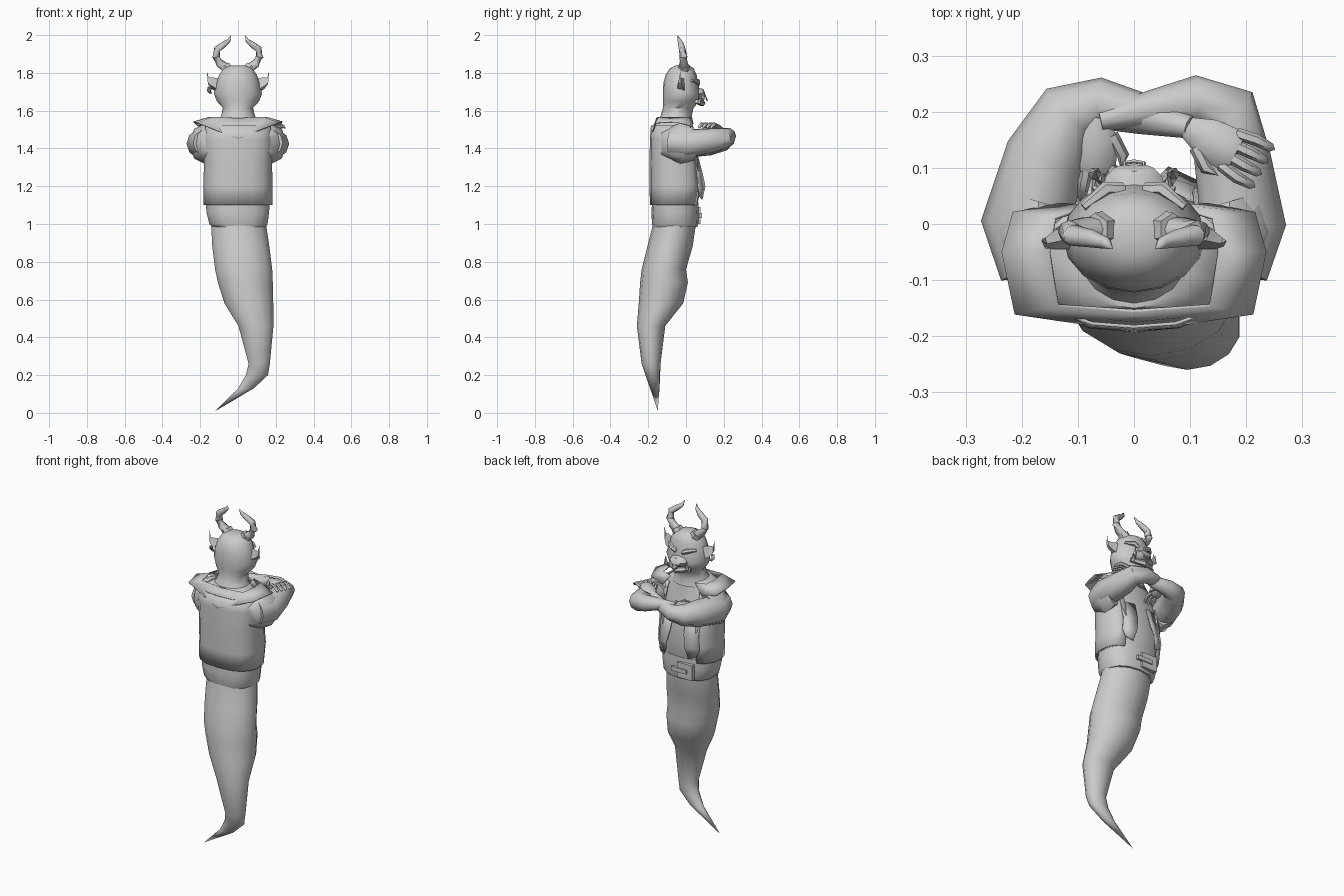
import bpy, bmesh, math
from mathutils import Vector

cube = bpy.data.objects.get("Cube")
if cube:
    bpy.data.objects.remove(cube)

grey = bpy.data.materials.new("plain grey")
grey.use_nodes = True
grey.diffuse_color = (0.6, 0.6, 0.6, 1)
grey.node_tree.nodes["Principled BSDF"].inputs["Base Color"].default_value = (0.6, 0.6, 0.6, 1)


def build(name, rings, closed=True, angle=50):
    """Skin a list of point rings; one-point rings become tips."""
    bm = bmesh.new()
    rows = [[bm.verts.new(p) for p in ring] for ring in rings]
    for a, b in zip(rows, rows[1:]):
        n = max(len(a), len(b))
        for i in range(n if closed else n - 1):
            j = (i + 1) % n
            if len(b) == 1:
                bm.faces.new((a[i], a[j], b[0]))
            elif len(a) == 1:
                bm.faces.new((a[0], b[j], b[i]))
            else:
                bm.faces.new((a[i], a[j], b[j], b[i]))
    if closed:
        for row in (rows[0], rows[-1]):
            if len(row) > 2:
                bm.faces.new(row)
    bmesh.ops.recalc_face_normals(bm, faces=bm.faces)
    mesh = bpy.data.meshes.new(name)
    bm.to_mesh(mesh)
    bm.free()
    mesh.materials.append(grey)
    ob = bpy.data.objects.new(name, mesh)
    bpy.context.collection.objects.link(ob)
    bpy.ops.object.select_all(action='DESELECT')
    ob.select_set(True)
    bpy.context.view_layer.objects.active = ob
    bpy.ops.object.shade_smooth_by_angle(angle=math.radians(angle))
    return ob


def level_ring(z, x0, x1, y0, y1, n=14, gap=0.0, power=1.0, grow=0.0):
    """Horizontal oval between the given limits, optionally open at +y."""
    count = n if gap == 0 else n + 1
    pts = []
    for i in range(count):
        a = math.pi / 2 + gap + (math.tau - 2 * gap) * i / n
        c, s = math.cos(a), math.sin(a)
        pts.append(((x0 + x1) / 2 + ((x1 - x0) / 2 + grow) * math.copysign(abs(c) ** power, c),
                    (y0 + y1) / 2 + ((y1 - y0) / 2 + grow) * math.copysign(abs(s) ** power, s), z))
    return pts


def tube(name, path, n=8, flat=1.0):
    """Tapered limb through (x, y, z, radius) points; radius 0 is a tip."""
    pts = [Vector(p[:3]) for p in path]
    rings = []
    for i, p in enumerate(pts):
        d = (pts[min(i + 1, len(pts) - 1)] - pts[max(i - 1, 0)]).normalized()
        up = Vector((0, 0, 1)) if abs(d.z) < 0.9 else Vector((0, 1, 0))
        side = d.cross(up).normalized()
        up = side.cross(d)
        r = path[i][3]
        if r == 0:
            rings.append([p])
        else:
            rings.append([p + side * r * math.cos(math.tau * k / n)
                          + up * r * flat * math.sin(math.tau * k / n) for k in range(n)])
    return build(name, rings)


def thicken(ob, amount):
    mod = ob.modifiers.new("thickness", 'SOLIDIFY')
    mod.thickness = amount
    mod.offset = 0


# Curling spirit tail
tail = [(1.04, -.14, .15, -.17, .055), (.98, -.145, .155, -.18, .05), (.88, -.14, .17, -.205, .035),
        (.76, -.125, .185, -.235, 0), (.69, -.11, .188, -.243, .01), (.58, -.075, .19, -.25, -.015),
        (.46, 0, .19, -.26, -.11), (.26, .055, .17, -.235, -.135), (.2, .04, .16, -.215, -.137),
        (.13, 0, .085, -.19, -.14)]
build("tail", [level_ring(*r) for r in tail] + [[(-.12, -.15, .01)]])

# Sash around the hips, with belt buckle
sash = [(.985, -.14, .15, -.175, .06), (1.0, -.155, .16, -.18, .065),
        (1.06, -.17, .168, -.183, .068), (1.115, -.175, .172, -.18, .066)]
build("sash", [level_ring(*r, power=.85) for r in sash])


def box_ring(y, x, z, w, h):
    return [(x + a * w, y, z + b * h) for a, b in ((-1, -1), (1, -1), (1, 1), (-1, 1))]


build("buckle", [box_ring(.055, -.045, 1.045, .05, .045), box_ring(.078, -.045, 1.045, .05, .045)])
build("buckle_pin", [box_ring(.07, -.01, 1.045, .05, .012), box_ring(.085, -.01, 1.045, .05, .012)])

# Torso and open vest over it
torso = [(1.1, -.172, .172, -.18, .06), (1.2, -.172, .172, -.182, .08), (1.34, -.17, .17, -.182, .065),
         (1.45, -.175, .175, -.18, .04), (1.52, -.16, .16, -.175, .02), (1.56, -.1, .1, -.15, .02)]
build("torso", [level_ring(*r, power=.8) for r in torso])
vest = build("vest", [level_ring(*r, gap=.55, power=.8, grow=.008) for r in torso[:-1]], closed=False)
thicken(vest, .006)

# Wide collar draped over the shoulders
half = [(.08, .03), (.14, .01), (.15, -.05), (.135, -.145)]
inner = [(x, y, 1.565) for x, y in half] + [(0, -.155, 1.56)]
outer = [(.13, .035, 1.5), (.215, .02, 1.52), (.235, -.05, 1.54), (.212, -.16, 1.535), (0, -.19, 1.45)]


def both_sides(pts):
    return pts + [(-x, y, z) for x, y, z in reversed(pts[:-1])]


collar = build("collar", [both_sides(inner), both_sides(outer)], closed=False, angle=30)
thicken(collar, .006)

# Neck and head
head = [(1.53, -.12, .12, -.16, .04), (1.57, -.09, .09, -.135, .03), (1.615, -.08, .08, -.122, .04),
        (1.65, -.112, .112, -.122, .07), (1.69, -.127, .127, -.122, .077), (1.745, -.114, .114, -.12, .064),
        (1.79, -.1, .1, -.108, .056), (1.825, -.075, .075, -.085, .04), (1.84, -.04, .04, -.055, .015)]
build("head", [level_ring(*r, n=16) for r in head])
tube("snout", [(0, .05, 1.69, .06), (0, .085, 1.69, .05), (0, .1, 1.695, .035)], 8, .55)
tube("lower_lip", [(-.07, .055, 1.65, .012), (0, .085, 1.64, .018), (.07, .055, 1.65, .012)], 6)
tube("nose_ring", [(-.015, .098, 1.685, .004), (-.018, .108, 1.665, .004), (0, .112, 1.655, .004),
                   (.018, .108, 1.665, .004), (.015, .098, 1.685, .004)], 5)

for s, side in ((-1, "right"), (1, "left")):
    # Face and head details
    tube(side + "_tusk", [(s * .06, .065, 1.645, .014), (s * .07, .09, 1.665, .012), (s * .068, .095, 1.715, 0)], 6)
    tube(side + "_brow", [(s * .02, .062, 1.74, .012), (s * .05, .062, 1.755, .014), (s * .09, .03, 1.76, .008)], 6)
    ear = [[(s * .1, -.005, 1.695), (s * .105, -.045, 1.71), (s * .1, -.01, 1.77)],
           [(s * .14, -.01, 1.715), (s * .145, -.045, 1.735), (s * .13, -.03, 1.775)],
           [(s * .158, -.025, 1.74), (s * .16, -.04, 1.75), (s * .155, -.035, 1.775)],
           [(s * .165, -.03, 1.81)]]
    build(side + "_ear", ear, angle=30)
    tube(side + "_horn_base", [(s * .05, -.01, 1.81, .034), (s * .07, -.01, 1.84, .03)], 6)
    tube(side + "_horn", [(s * .06, -.01, 1.825, .024), (s * .095, -.012, 1.85, .023),
                          (s * .115, -.014, 1.885, .021), (s * .11, -.02, 1.925, .019),
                          (s * .075, -.026, 1.95, .016), (s * .05, -.034, 1.97, .011), (s * .037, -.045, 2, 0)], 8)
    # Loose ragged vest flap
    flap = build(side + "_vest_flap", [[(s * .04, .055, 1.38), (s * .13, .035, 1.38)],
                                       [(s * .045, .085, 1.27), (s * .125, .06, 1.27)],
                                       [(s * .06, .1, 1.2), (s * .135, .065, 1.19)],
                                       [(s * .075, .085, 1.13), (s * .12, .07, 1.15)]], closed=False)
    thicken(flap, .006)
    # Pointed short sleeve
    sleeve = build(side + "_sleeve", [
        [(s * (.17 + r * math.cos(a)), y + .02 * math.cos(a), 1.425 + 1.25 * r * math.sin(a))
         for a in [math.tau * k / 8 for k in range(8)]]
        for r, y in ((.045, -.13), (.075, -.07), (.088, -.03), (.07, .04))])

# Earrings on the right ear
for k in range(2):
    tube("earring", [(-.142 - .012 * k, -.04, 1.725, .006), (-.15 - .008 * k, -.03, 1.705, .007),
                     (-.14 - .008 * k, -.025, 1.69, .004)], 5)

# Folded arms
tube("right_arm", [(-.17, -.08, 1.43, .07), (-.195, 0, 1.425, .078), (-.155, .12, 1.435, .075),
                   (-.115, .2, 1.445, .058), (-.06, .215, 1.45, .046), (.02, .195, 1.465, .036),
                   (.1, .172, 1.505, .02)], 10)
tube("left_arm", [(.17, -.08, 1.43, .07), (.195, 0, 1.425, .076), (.175, .12, 1.44, .068),
                  (.165, .205, 1.455, .055), (.11, .22, 1.465, .045), (.03, .205, 1.475, .033),
                  (-.06, .185, 1.48, .019)], 10)


def hand(side, wrist, aim, spread, droop):
    """Flat palm with four bent fingers and a thumb."""
    w, d, t = Vector(wrist), Vector(aim).normalized(), Vector(spread).normalized()
    down = Vector((0, 0, droop))
    tube(side + "_palm", [(*w, .02), (*(w + d * .04), .036), (*(w + d * .085), .04), (*(w + d * .1), .03)], 8, .45)
    for k in range(4):
        a = w + d * .085 + t * (k - 1.5) * .021
        b = a + d * .035 + t * (k - 1.5) * .004 + Vector((0, 0, .005))
        c = b + d * .03 + down
        tube(side + "_finger", [(*a, .011), (*b, .011), (*c, .008), (*(c + d * .008 + down * .5), 0)], 6)
    a = w + d * .03 + t * .025
    b = a + d * .035 + t * .025
    tube(side + "_thumb", [(*a, .012), (*b, .011), (*(b + d * .025), 0)], 6)


hand("right", (.095, .172, 1.51), (.8, -.42, .1), (-.42, -.8, 0), -.018)
hand("left", (-.06, .19, 1.48), (-.1, -.7, -.15), (.9, -.1, 0), -.02)
